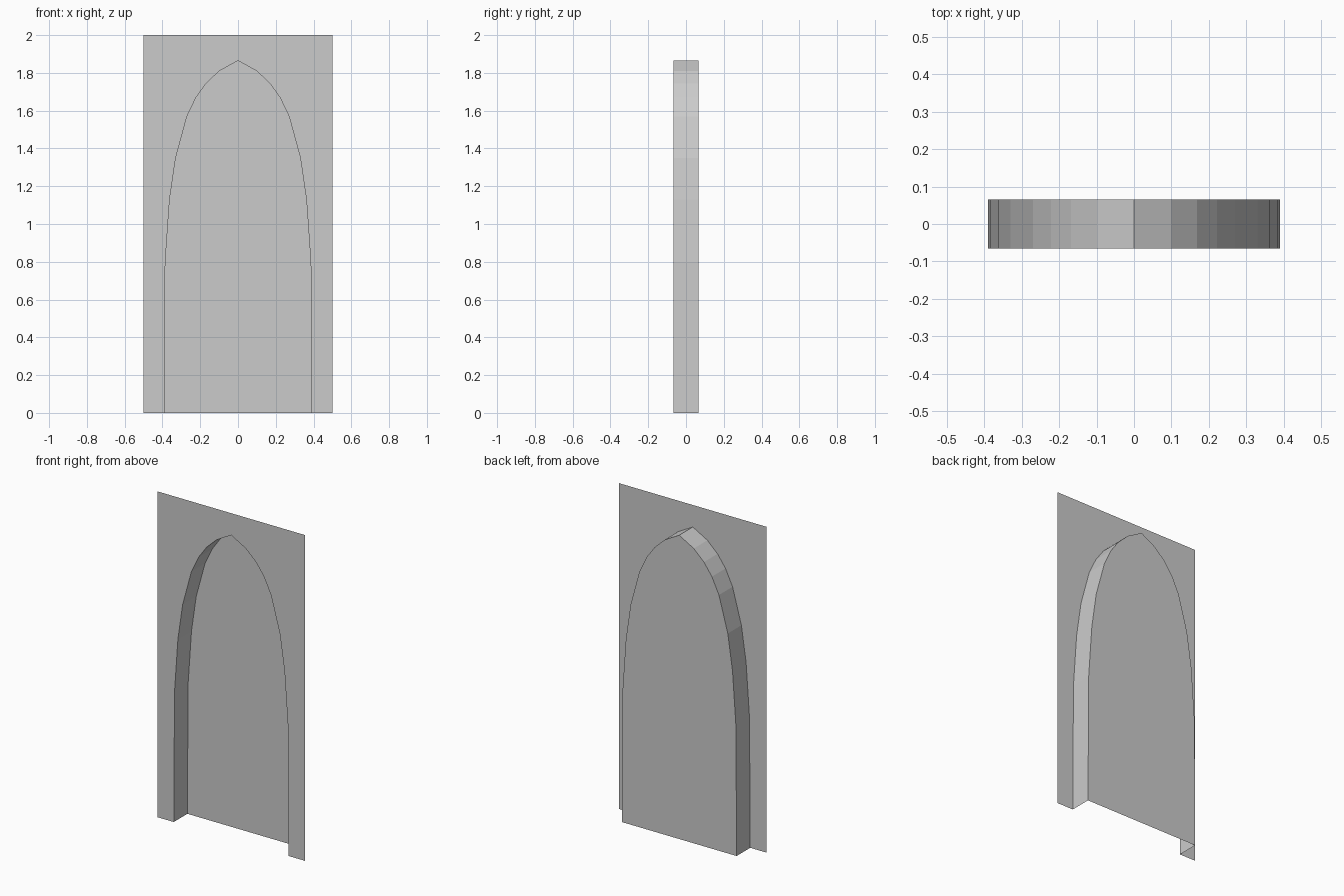
import bpy
import bmesh

cube = bpy.data.objects.get("Cube")
if cube:
    bpy.data.objects.remove(cube, do_unlink=True)

FRONT, BACK = -0.066, 0.066
HALF_WIDTH, HEIGHT = 0.5, 2.0

# Pointed arch: right half from floor to apex, then mirrored
half = [(0.39, 0), (0.385, 0.8), (0.362, 1.13), (0.33, 1.35), (0.27, 1.57),
        (0.222, 1.67), (0.168, 1.745), (0.099, 1.81), (0, 1.865)]
arch = half + [(-x, z) for x, z in reversed(half[:-1])]

stone = bpy.data.materials.new("plain grey")
stone.use_nodes = True
grey = (0.6, 0.6, 0.6, 1)
stone.diffuse_color = grey
stone.node_tree.nodes["Principled BSDF"].inputs["Base Color"].default_value = grey


def ring(bm, points, y):
    return [bm.verts.new((x, y, z)) for x, z in points]


def finish(bm, name):
    mesh = bpy.data.meshes.new(name)
    bm.to_mesh(mesh)
    bm.free()
    mesh.materials.append(stone)
    obj = bpy.data.objects.new(name, mesh)
    bpy.context.collection.objects.link(obj)
    return obj


# Thin front wall with the arched opening, facing -y
bm = bmesh.new()
apex = len(half) - 1
right_side = [(0, HEIGHT)] + half[::-1] + [(HALF_WIDTH, 0), (HALF_WIDTH, HEIGHT)]
left_side = [(-x, z) for x, z in reversed(right_side)]
for outline in (right_side, left_side):
    bm.faces.new(ring(bm, outline, FRONT))
bmesh.ops.remove_doubles(bm, verts=bm.verts[:], dist=0.0001)
seam = [e for e in bm.edges if len(e.link_faces) == 2]
bmesh.ops.dissolve_edges(bm, edges=seam, use_verts=False)
for face in bm.faces:
    face.normal_update()
    if face.normal.y > 0:
        face.normal_flip()
finish(bm, "front_wall")

# Niche: arched side walls and a back plate, open at the front and the floor
bm = bmesh.new()
front, back = ring(bm, arch, FRONT), ring(bm, arch, BACK)
for i in range(len(arch) - 1):
    bm.faces.new((front[i], back[i], back[i + 1], front[i + 1]))
bm.faces.new(back[::-1])
finish(bm, "niche")
